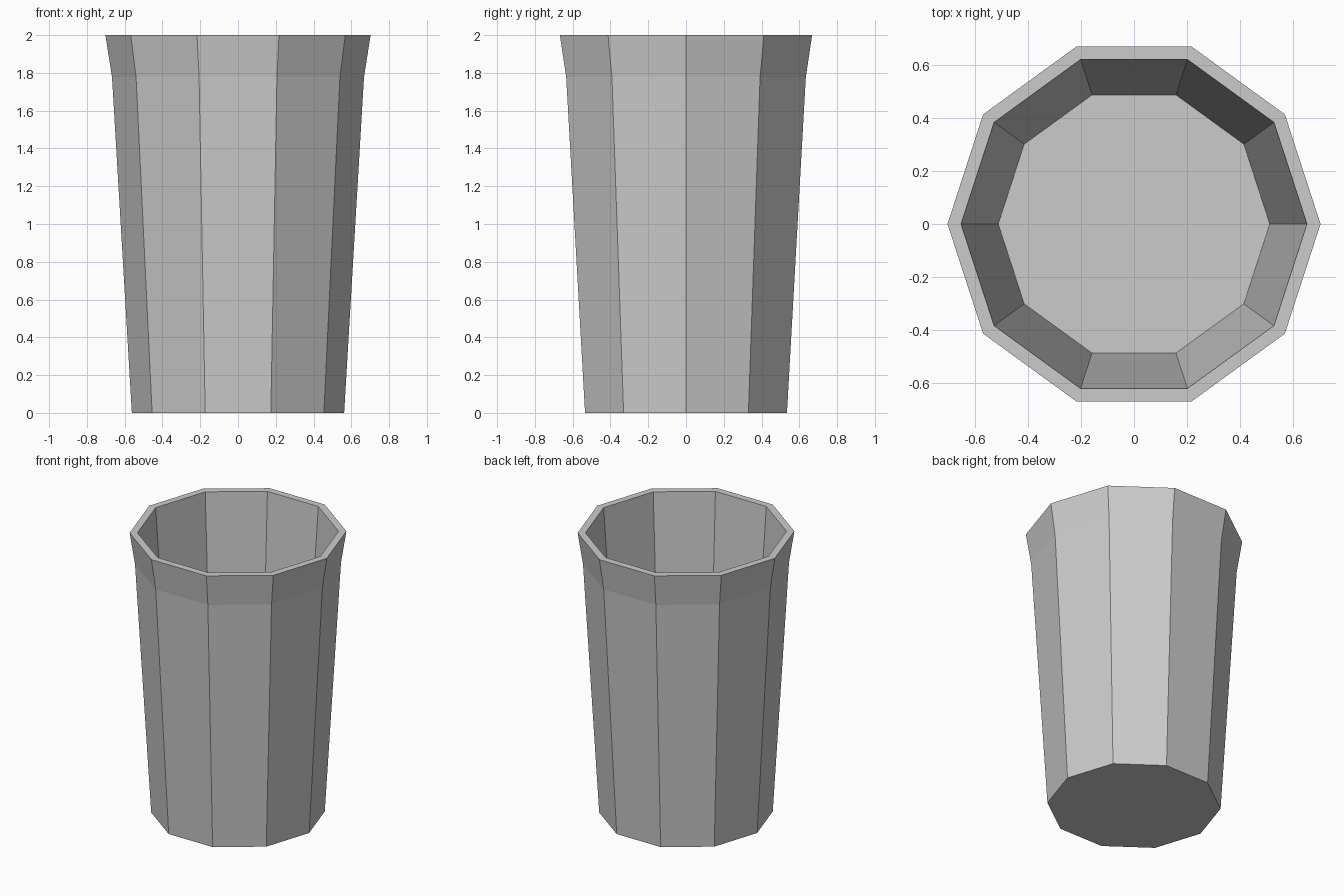
import bpy, bmesh
from math import cos, sin, tau

if "Cube" in bpy.data.objects:
    bpy.data.objects.remove(bpy.data.objects["Cube"])

SIDES = 10
# (radius, height) from outer base, over the flared lip, down to the inner floor
PROFILE = [(0.562, 0), (0.667, 1.777), (0.702, 2), (0.651, 2), (0.511, 0.06)]

bm = bmesh.new()
rings = [[bm.verts.new((r * cos(tau * i / SIDES), r * sin(tau * i / SIDES), z))
          for i in range(SIDES)] for r, z in PROFILE]

# Walls and rim
for a, b in zip(rings, rings[1:]):
    for i in range(SIDES):
        j = (i + 1) % SIDES
        bm.faces.new((a[i], a[j], b[j], b[i]))

# Underside and inner floor
bm.faces.new(rings[0][::-1])
bm.faces.new(rings[-1])
bmesh.ops.recalc_face_normals(bm, faces=bm.faces)

# Flat-shaded ten-sided cup
mesh = bpy.data.meshes.new("cup")
bm.to_mesh(mesh)
bm.free()
bpy.context.collection.objects.link(bpy.data.objects.new("cup", mesh))
